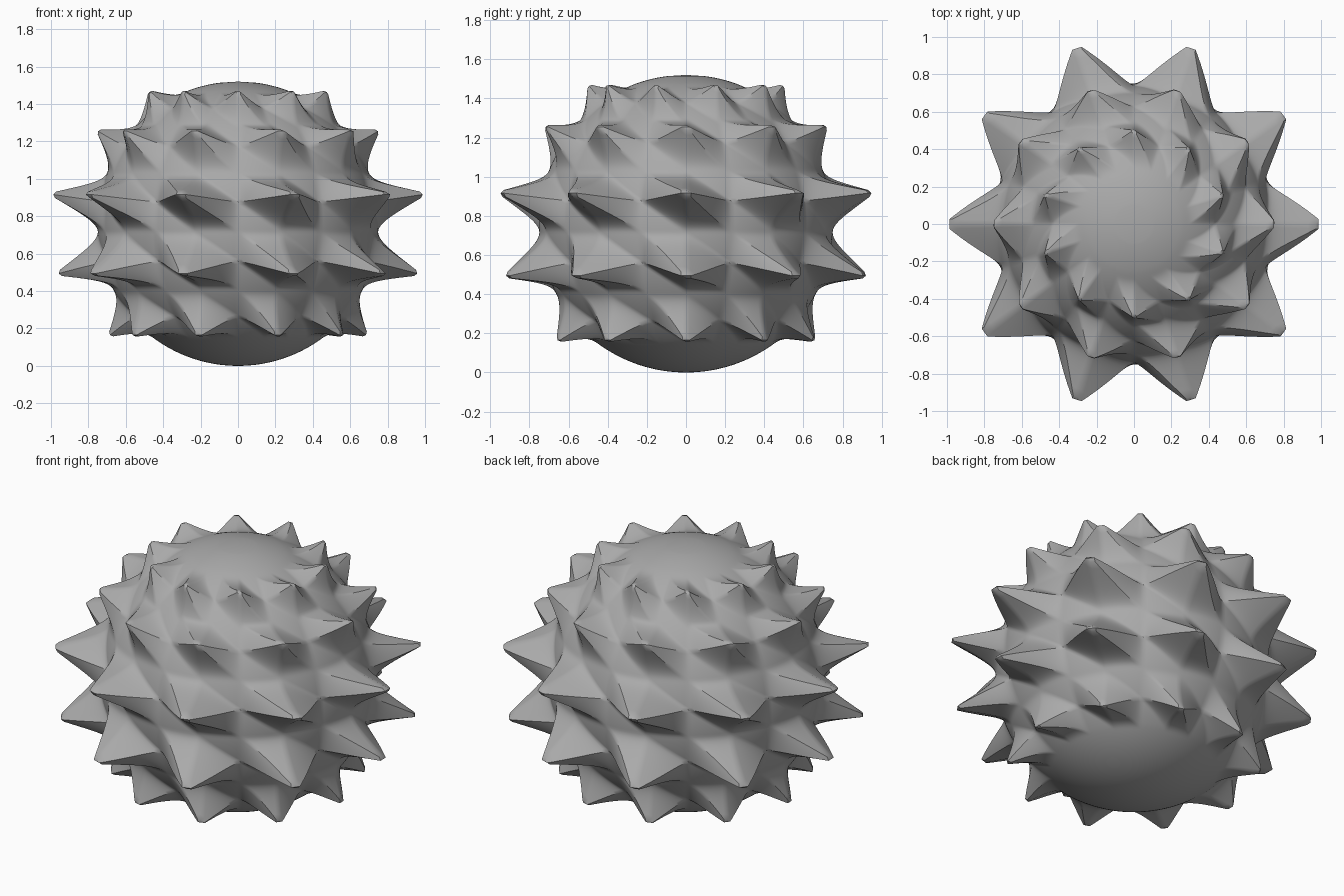
import bpy, bmesh
from math import radians, sin, cos, pi

cube = bpy.data.objects.get("Cube")
if cube:
    bpy.data.objects.remove(cube)

RADIUS = 0.76         # round body
N = 12                # fine steps in each coarse cell
COLS = 20             # coarse cells around; a spike on every second one
STEP, MID = 12.25, 9  # cell height and latitude of the widest spike row, degrees

# Spike rows: coarse row -> (length, column shift)
ROWS = {-49 / 12: (0.15, 0), -2: (0.243, 0), 0: (0.25, 0), 2: (0.145, 0), 3.75: (0.105, 1)}


def spike(u, v):
    """Height of the skewed six-sided spikes over the body."""
    best = 0
    for row, (length, shift) in ROWS.items():
        dv = v - row
        if abs(dv) < 1:
            for turn in (0, 1):
                du = (u - shift) % 2 - 2 * turn
                d = max(abs(du), abs(dv), abs(du + dv))
                if d < 1:
                    slope = (1 - max(d, 1 / N)) / (1 - 1 / N)
                    best = max(best, length * slope ** 1.35 * (1 - abs(dv)) ** 0.6)
    return best


def point(u, v):
    lon, lat = 2 * pi * u / COLS, radians(MID + STEP * v)
    # The body draws in slightly between the spikes
    r = RADIUS - 0.01 * max(0, 1 - (v / 5) ** 2) + spike(u, v)
    return (r * cos(lat) * cos(lon), r * cos(lat) * sin(lon), RADIUS + r * sin(lat))


# Body and spikes as one skin
bm = bmesh.new()
count = COLS * N
rings = [[bm.verts.new(point(i / N, j / N)) for i in range(count)]
         for j in range(-8 * N, 6 * N + 1)]
for low, high in zip(rings, rings[1:]):
    for i in range(count):
        k = (i + 1) % count
        bm.faces.new((low[i], low[k], high[i]))
        bm.faces.new((low[k], high[k], high[i]))

# Closing fans at the poles
bottom, top = bm.verts.new((0, 0, 0)), bm.verts.new((0, 0, 2 * RADIUS))
for i in range(count):
    k = (i + 1) % count
    bm.faces.new((bottom, rings[0][k], rings[0][i]))
    bm.faces.new((top, rings[-1][i], rings[-1][k]))
bm.normal_update()

mesh = bpy.data.meshes.new("spiked_ball")
bm.to_mesh(mesh)
bm.free()
ball = bpy.data.objects.new("spiked_ball", mesh)
bpy.context.collection.objects.link(ball)

# Plain grey colour
grey = bpy.data.materials.new("grey")
grey.use_nodes = True
color = (0.4, 0.4, 0.4, 1)
grey.diffuse_color = color
grey.node_tree.nodes["Principled BSDF"].inputs["Base Color"].default_value = color
mesh.materials.append(grey)

# Smooth body with crisp spike ridges
bpy.ops.object.select_all(action="DESELECT")
ball.select_set(True)
bpy.context.view_layer.objects.active = ball
bpy.ops.object.shade_smooth_by_angle(angle=radians(40))
